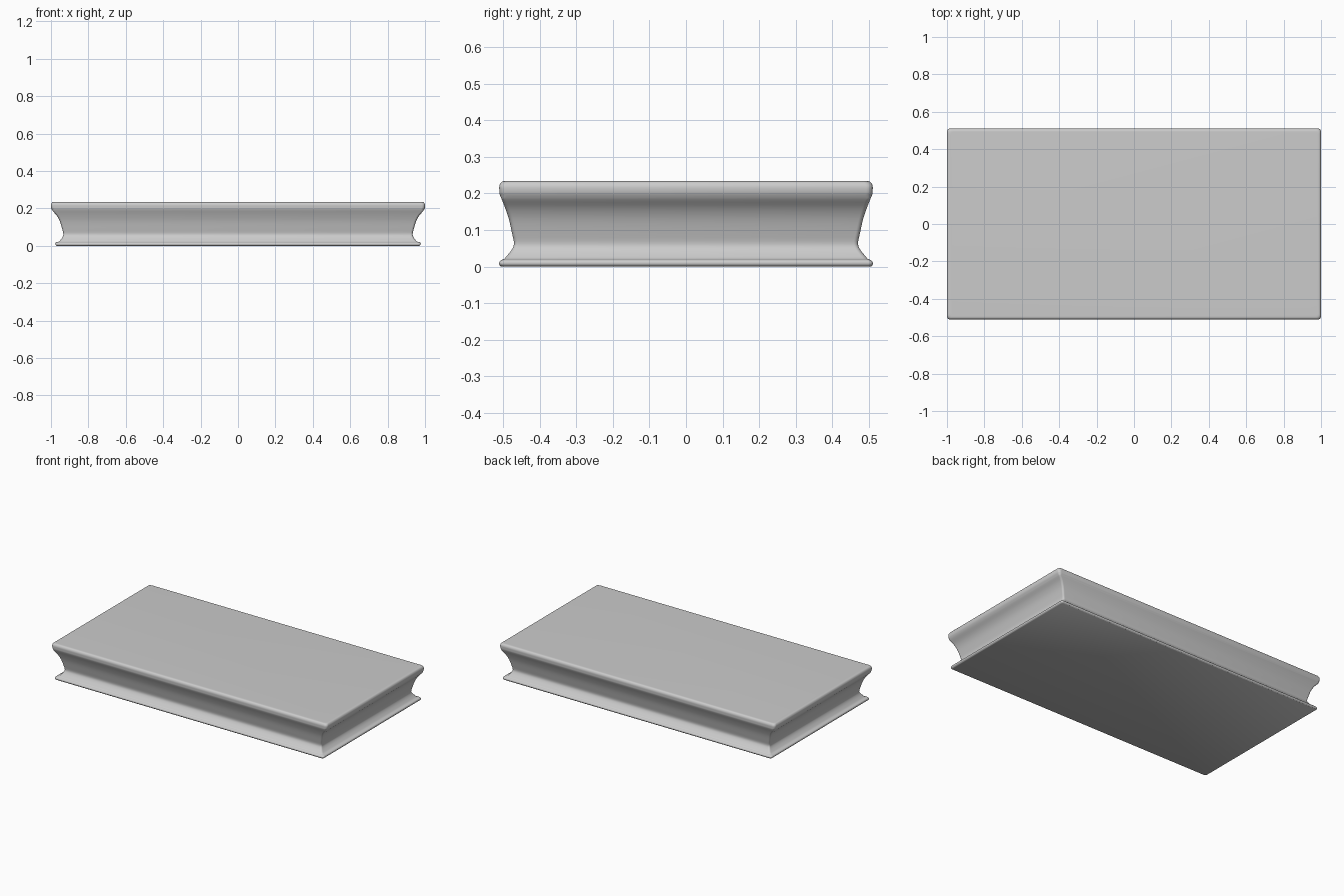
import bpy, bmesh, math
from mathutils import Vector

if "Cube" in bpy.data.objects:
    bpy.data.objects.remove(bpy.data.objects["Cube"])

# Control points of the moulding: (half length x, half width y, height z)
foot = [(0.970, 0.505, 0.0), (0.976, 0.510, 0.005), (0.977, 0.510, 0.012), (0.973, 0.505, 0.018)]
cove = [(0.960, 0.497, 0.021), (0.950, 0.489, 0.030), (0.939, 0.477, 0.045), (0.934, 0.470, 0.062),
        (0.940, 0.475, 0.090), (0.952, 0.484, 0.130), (0.968, 0.494, 0.160), (0.988, 0.503, 0.183),
        (0.997, 0.509, 0.197)]
rim = [(1.0, 0.510, 0.208), (1.0, 0.510, 0.220), (0.996, 0.506, 0.229),
       (0.990, 0.500, 0.233), (0.982, 0.492, 0.234)]


def smooth_path(pts, steps):
    """Catmull-Rom curve through the points."""
    p = [Vector(q) for q in pts]
    p = [p[0]] + p + [p[-1]]
    out = []
    for i in range(1, len(p) - 2):
        a, b, c, d = p[i - 1:i + 3]
        for s in range(steps):
            t = s / steps
            out.append(0.5 * (2 * b + (c - a) * t + (2 * a - 5 * b + 4 * c - d) * t ** 2
                              + (3 * b - a - 3 * c + d) * t ** 3))
    return out + [p[-1]]


def rounded_ring(bm, hx, hy, z, r, seg=5):
    """Rectangle with small rounded corners."""
    ring = []
    for k, (sx, sy) in enumerate([(1, 1), (-1, 1), (-1, -1), (1, -1)]):
        for i in range(seg + 1):
            a = math.pi / 2 * (k + i / seg)
            ring.append(bm.verts.new((sx * (hx - r) + r * math.cos(a),
                                      sy * (hy - r) + r * math.sin(a), z)))
    return ring


# Rectangular slab with the moulded edge running all round
bm = bmesh.new()
rings = []
for hx, hy, z in smooth_path(foot + cove + rim, 3):
    rings.append(rounded_ring(bm, hx, hy, z, 0.018 if z > 0.19 else 0.012))
for lo, hi in zip(rings, rings[1:]):
    n = len(lo)
    for i in range(n):
        j = (i + 1) % n
        bm.faces.new((lo[i], lo[j], hi[j], hi[i]))
bm.faces.new(rings[0][::-1])
bm.faces.new(rings[-1])
bmesh.ops.recalc_face_normals(bm, faces=bm.faces)

mesh = bpy.data.meshes.new("moulded_slab")
bm.to_mesh(mesh)
bm.free()
slab = bpy.data.objects.new("moulded_slab", mesh)
bpy.context.collection.objects.link(slab)
bpy.context.view_layer.objects.active = slab
slab.select_set(True)
bpy.ops.object.shade_smooth_by_angle(angle=math.radians(35))
